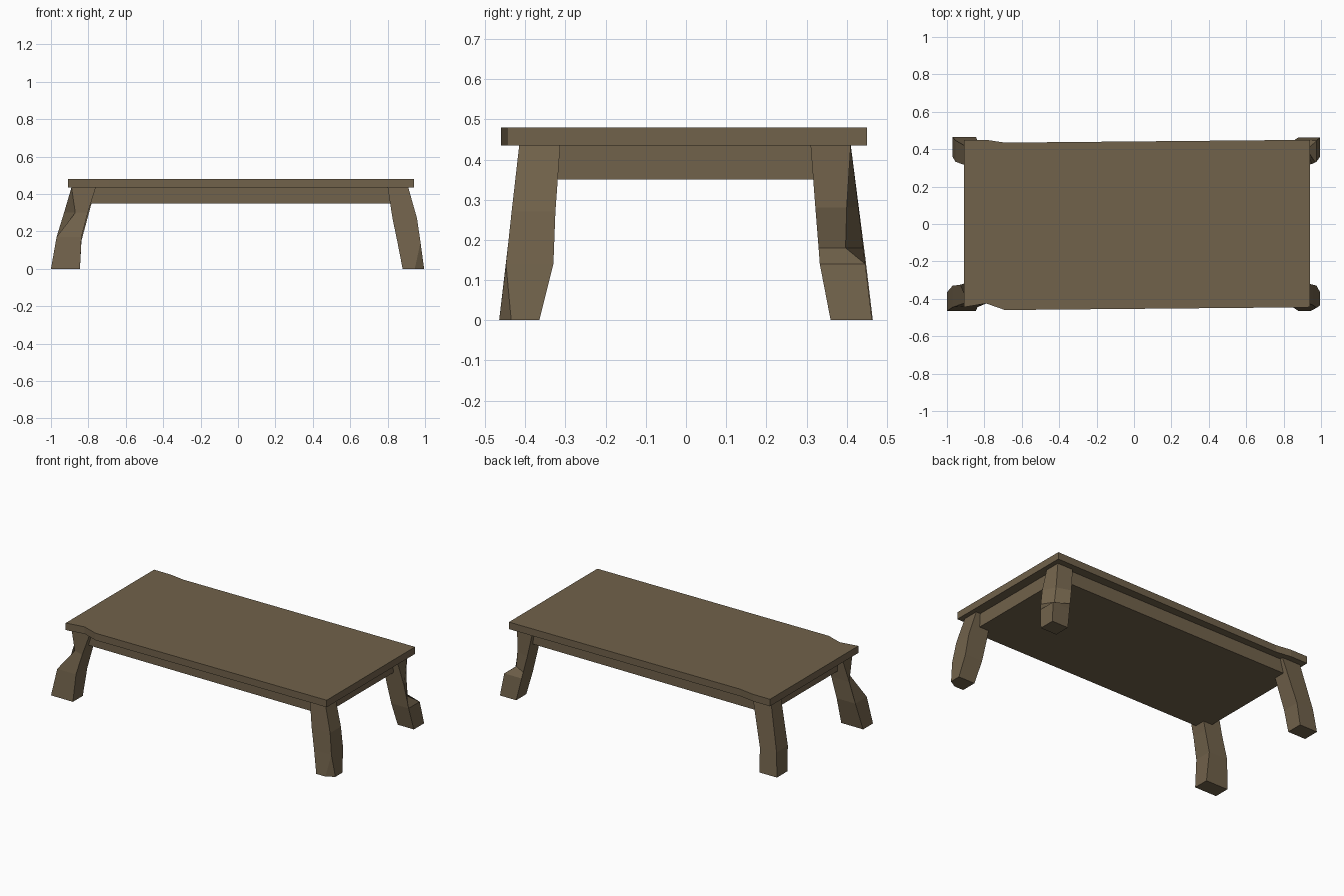
import bpy, bmesh

wood = bpy.data.materials.new("brown wood")
wood.diffuse_color = (0.165, 0.122, 0.070, 1)


def loft(name, rings):
    """Closed solid skinned through rings of (x, y, z) points."""
    bm = bmesh.new()
    loops = [[bm.verts.new(p) for p in r] for r in rings]
    n = len(loops[0])
    for a, b in zip(loops, loops[1:]):
        for i in range(n):
            j = (i + 1) % n
            bm.faces.new((a[i], a[j], b[j], b[i]))
    bm.faces.new(loops[0])
    bm.faces.new(loops[-1])
    bmesh.ops.remove_doubles(bm, verts=bm.verts, dist=0.0005)
    bmesh.ops.recalc_face_normals(bm, faces=bm.faces)
    me = bpy.data.meshes.new(name)
    bm.to_mesh(me)
    bm.free()
    me.materials.append(wood)
    ob = bpy.data.objects.new(name, me)
    bpy.context.collection.objects.link(ob)
    return ob


def prism(name, outline, z0, z1):
    return loft(name, [[(x, y, z) for x, y in outline] for z in (z0, z1)])


def leg(name, sx, sy, sections):
    """Sections: z, outer x, inner x, outer y, inner y, outer corner points a and b."""
    rings = []
    for z, xo, xi, yo, yi, *corner in sections:
        a, b = corner if corner else ((xo, yo), (xo, yo))
        pts = [a, b, (xi, yo), (xi, yi), (xo, yi)]
        rings.append([(sx * x, sy * y, z) for x, y in pts])
    return loft(name, rings)


# worn plank top and the solid block under it
prism("table_top", [(-0.91, -0.445), (-0.79, -0.425), (-0.69, -0.46), (0.94, -0.445),
                    (0.94, 0.45), (-0.69, 0.435), (-0.79, 0.45), (-0.91, 0.45)], 0.435, 0.48)
prism("apron", [(-0.85, -0.39), (0.88, -0.39), (0.88, 0.39), (-0.85, 0.39)], 0.35, 0.436)

# splayed legs, two with a chipped outer corner and one with a cut foot
leg("front_left_leg", -1, -1, [
    (0, 1.0, 0.845, 0.465, 0.365),
    (0.17, 0.97, 0.837, 0.445, 0.33),
    (0.30, 0.93, 0.803, 0.43, 0.325, (0.87, 0.41), (0.87, 0.41)),
    (0.436, 0.89, 0.76, 0.415, 0.313)])
leg("back_left_leg", -1, 1, [
    (0, 0.97, 0.845, 0.465, 0.36),
    (0.15, 0.955, 0.837, 0.447, 0.333),
    (0.436, 0.89, 0.76, 0.41, 0.31)])
leg("front_right_leg", 1, -1, [
    (0, 0.995, 0.88, 0.465, 0.365, (0.995, 0.435), (0.945, 0.465)),
    (0.14, 0.976, 0.853, 0.448, 0.33),
    (0.27, 0.957, 0.826, 0.434, 0.325),
    (0.436, 0.91, 0.80, 0.415, 0.313)])
leg("back_right_leg", 1, 1, [
    (0, 0.995, 0.88, 0.463, 0.36),
    (0.14, 0.976, 0.853, 0.446, 0.333),
    (0.18, 0.97, 0.845, 0.441, 0.33, (0.925, 0.397), (0.925, 0.397)),
    (0.28, 0.953, 0.825, 0.429, 0.322, (0.915, 0.40), (0.915, 0.40)),
    (0.436, 0.91, 0.80, 0.41, 0.31)])
